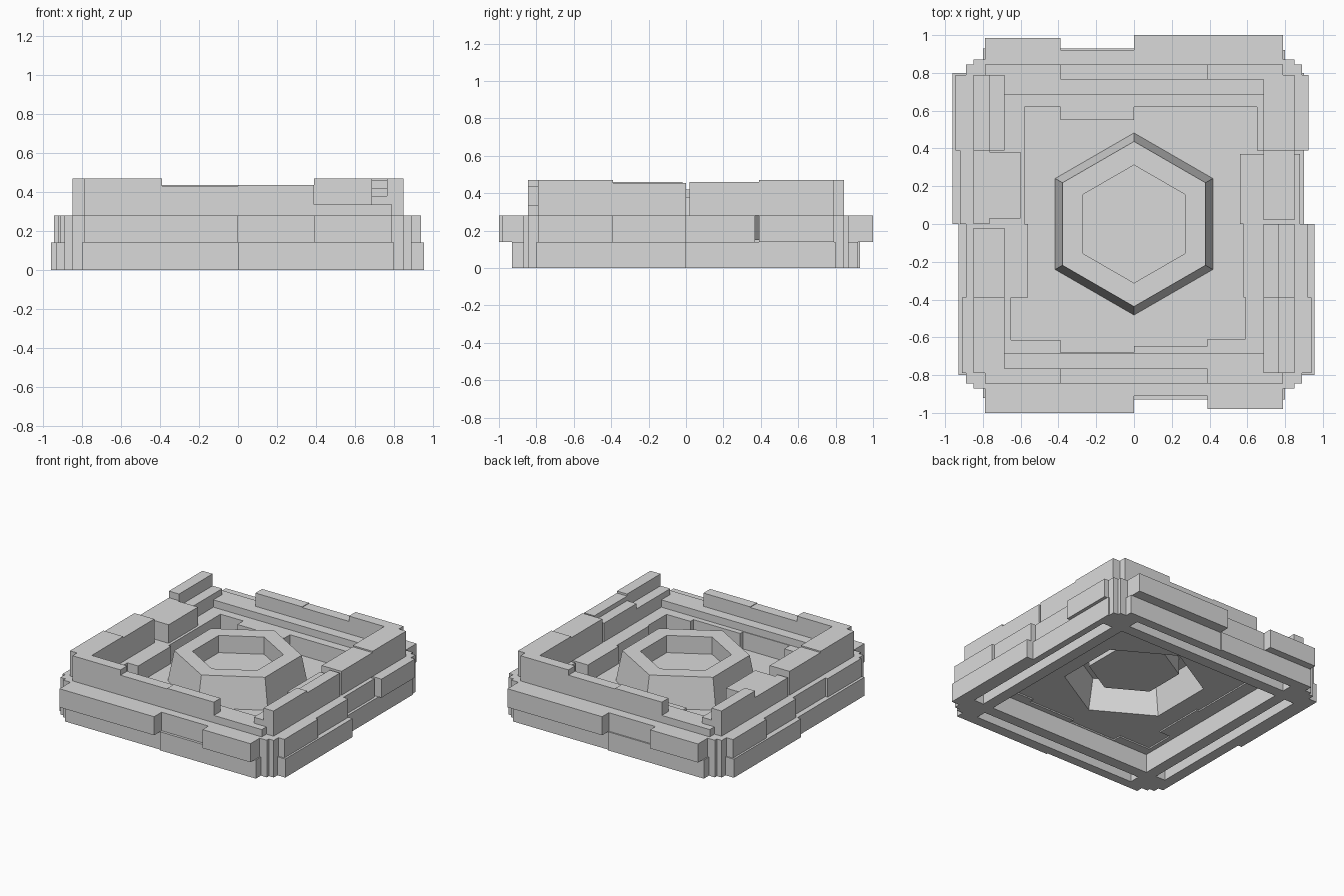
import bpy
import bmesh
from math import sin, cos, pi

cube = bpy.data.objects.get("Cube")
if cube:
    bpy.data.objects.remove(cube, do_unlink=True)

stone = bpy.data.materials.new("grey_stone")
stone.use_nodes = True
GREY = (0.7, 0.7, 0.7, 1)
stone.diffuse_color = GREY
stone.node_tree.nodes["Principled BSDF"].inputs["Base Color"].default_value = GREY


def finish(name, bm):
    bmesh.ops.recalc_face_normals(bm, faces=bm.faces)
    mesh = bpy.data.meshes.new(name)
    bm.to_mesh(mesh)
    bm.free()
    mesh.materials.append(stone)
    obj = bpy.data.objects.new(name, mesh)
    bpy.context.collection.objects.link(obj)


# Each side maps (along, outward) to x and y
SIDES = {
    "front": lambda u, v: (u, -v),
    "back": lambda u, v: (u, v),
    "right": lambda u, v: (-v, u),
    "left": lambda u, v: (v, u),
}


def course(name, side, z0, bricks):
    """A row of bricks: start, end, inner face, outer face, top height."""
    bm = bmesh.new()
    for u0, u1, v0, v1, z1 in bricks:
        made = bmesh.ops.create_cube(bm, size=1)["verts"]
        for v in made:
            u = u1 if v.co.x > 0 else u0
            w = v1 if v.co.y > 0 else v0
            z = z1 if v.co.z > 0 else z0
            v.co = (*SIDES[side](u, w), z)
    finish(side + "_" + name, bm)


def turned(bricks):
    """The same row for the opposite side, after half a turn."""
    return [(-u1, -u0, *rest) for u0, u1, *rest in bricks]


A, B = 0.79, 0.39   # brick ends shared by all rows
LOW, MID, TOP = 0.14, 0.28, 0.47
STEP = 0.335        # low bricks of the top course

# Bottom course: two outer bricks on each side, and a beam behind a gap
for side, reach in {"front": (0.92, 0.93), "back": (0.93, 0.92),
                    "right": (0.93, 0.96), "left": (0.955, 0.9)}.items():
    course("bottom_course", side, 0, [
        (-0.8, 0, 0.85, reach[0], LOW), (0, 0.8, 0.85, reach[1], LOW)])
    course("bottom_beam", side, 0, [(-0.87, 0.87, 0.685, 0.77, LOW)])

# Middle course: staggered bricks with uneven faces
course("middle_course", "front", LOW, [
    (-A, -B, 0.615, 1.0, MID), (-B, 0, 0.68, 1.0, MID),
    (0, B, 0.645, 0.91, MID), (B, A, 0.61, 0.98, MID)])
course("middle_course", "back", LOW, [
    (-A, -B, 0.62, 0.985, MID), (-B, 0, 0.55, 0.92, MID), (0, A, 0.62, 1.0, MID)])
course("middle_course", "right", LOW, [
    (-A, -B, 0.65, 0.91, MID), (-B, 0, 0.56, 0.89, MID),
    (0, B, 0.58, 0.92, MID), (B, A, 0.58, 0.945, MID)])
course("middle_course", "left", LOW, [
    (-A, -B, 0.59, 0.94, MID), (-B, 0, 0.58, 0.92, MID),
    (0, 0.37, 0.56, 0.88, MID), (B, A, 0.65, 0.925, MID)])

# Top course: outer rows of uneven heights, low inner rows on two sides
front_row = [
    (-A, -B, 0.765, 0.845, TOP), (-B, 0, 0.765, 0.845, 0.43),
    (0, B, 0.765, 0.845, 0.435), (B, A, 0.765, 0.845, STEP),
    (-0.685, 0, 0.685, 0.765, STEP), (0, 0.685, 0.685, 0.765, STEP)]
course("top_course", "front", MID, front_row)
course("top_course", "back", MID, turned(front_row))

# Wide bricks on one half, a thin tall brick at the far end
side_row = [
    (0.02, B, 0.685, 0.85, 0.46), (B, A, 0.685, 0.85, TOP),
    (-A, -B, 0.765, 0.85, TOP), (-A, -B, 0.685, 0.765, 0.38)]
course("top_course", "left", MID, side_row + [
    (-B, 0, 0.765, 0.85, 0.455), (-B, 0, 0.685, 0.765, 0.42)])
# One brick on this side has slipped inwards
course("top_course", "right", MID, turned(side_row) + [
    (0.03, 0.38, 0.6, 0.765, 0.42), (0.0, B, 0.765, 0.85, 0.42)])

# Corner quoins beside the brick ends
for side in ("front", "back"):
    course("corner_quoins", side, 0, [
        part for s in (-1, 1) for part in (
            (s * 0.77, s * 0.85, 0.77, 0.87, MID),
            (s * 0.8, s * 0.89, 0.77, 0.845, MID))])

# Thin floor with a six-sided opening, and the hollow raised ring
FLOOR = 0.15
RINGS = [(0.482, FLOOR), (0.437, 0.38), (0.312, 0.38), (0.312, 0.25)]


def hexagon(bm, radius, z):
    return [bm.verts.new((radius * cos(pi / 2 + i * pi / 3),
                          radius * sin(pi / 2 + i * pi / 3), z)) for i in range(6)]


bm = bmesh.new()
loops = [hexagon(bm, r, z) for r, z in RINGS]
for lower, upper in zip(loops, loops[1:]):
    for i in range(6):
        j = (i + 1) % 6
        bm.faces.new((lower[i], lower[j], upper[j], upper[i]))
bm.faces.new(loops[-1])
finish("hexagonal_basin", bm)

bm = bmesh.new()
E = 0.7
rim = hexagon(bm, RINGS[0][0], FLOOR)
top_mid = bm.verts.new((0, E, FLOOR))
low_mid = bm.verts.new((0, -E, FLOOR))
for s, chain in ((-1, rim[:4]), (1, [rim[0], rim[5], rim[4], rim[3]])):
    corner_back = bm.verts.new((s * E, E, FLOOR))
    corner_front = bm.verts.new((s * E, -E, FLOOR))
    bm.faces.new((top_mid, corner_back, chain[1], chain[0]))
    bm.faces.new((corner_back, corner_front, chain[2], chain[1]))
    bm.faces.new((corner_front, low_mid, chain[3], chain[2]))
finish("floor", bm)
